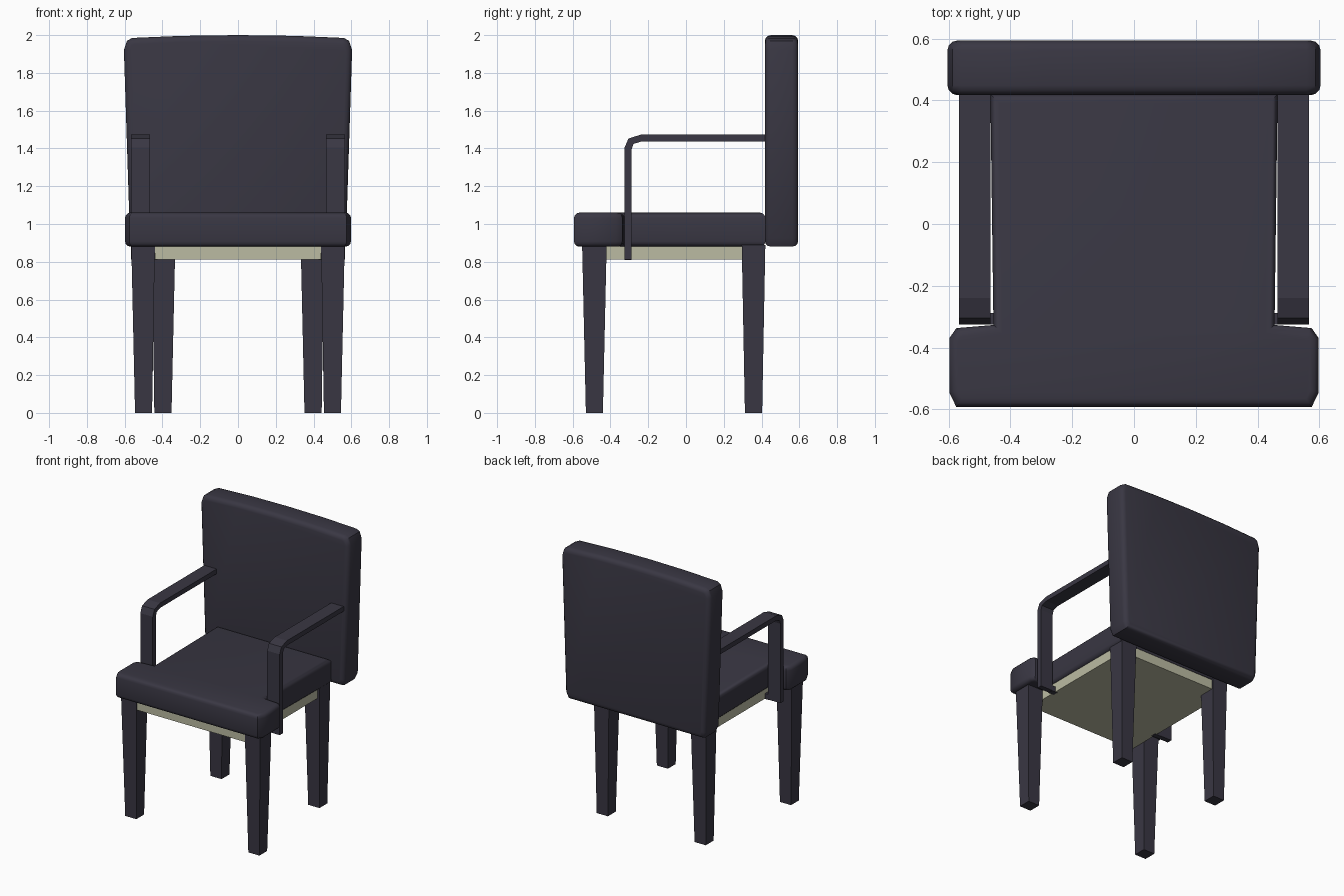
import bpy, bmesh, math

if "Cube" in bpy.data.objects:
    bpy.data.objects.remove(bpy.data.objects["Cube"])


def material(name, rgb):
    m = bpy.data.materials.new(name)
    m.diffuse_color = (*rgb, 1)
    m.use_nodes = True
    m.node_tree.nodes["Principled BSDF"].inputs["Base Color"].default_value = m.diffuse_color
    return m


DARK = material("charcoal", (0.041, 0.038, 0.056))
BEIGE = material("beige", (0.50, 0.50, 0.365))


def finish(name, bm, mat, smooth=False):
    bmesh.ops.recalc_face_normals(bm, faces=bm.faces[:])
    me = bpy.data.meshes.new(name)
    bm.to_mesh(me)
    bm.free()
    me.materials.append(mat)
    ob = bpy.data.objects.new(name, me)
    bpy.context.collection.objects.link(ob)
    if smooth:
        bpy.ops.object.select_all(action='DESELECT')
        bpy.context.view_layer.objects.active = ob
        ob.select_set(True)
        bpy.ops.object.shade_smooth_by_angle(angle=math.radians(35))
    return ob


def prism(name, outline, a, b, place, mat, bevel=0, smooth=False):
    """Extrude a 2D outline from depth a to b; optionally round both rims."""
    bm = bmesh.new()
    low = [bm.verts.new(place(u, v, a)) for u, v in outline]
    high = [bm.verts.new(place(u, v, b)) for u, v in outline]
    caps = [bm.faces.new(low), bm.faces.new(high)]
    n = len(outline)
    for i in range(n):
        j = (i + 1) % n
        bm.faces.new((low[i], low[j], high[j], high[i]))
    if bevel:
        bmesh.ops.recalc_face_normals(bm, faces=bm.faces[:])
        rims = [e for f in caps for e in f.edges]
        bmesh.ops.bevel(bm, geom=rims, offset=bevel, segments=3,
                        profile=0.5, affect='EDGES', clamp_overlap=False)
    return finish(name, bm, mat, smooth)


def mirrored(half):
    """Complete an outline given for positive x only."""
    return half + [(-u, v) for u, v in reversed(half) if u > 0]


def flat(u, v, d):
    return (u, v, d)


def upright(u, v, d):
    return (u, d, v)


def sideways(u, v, d):
    return (d, u, v)


# T-shaped seat cushion
seat = [(0.465, 0.42), (0.455, -0.327), (0.575, -0.337), (0.598, -0.37),
        (0.598, -0.545), (0.575, -0.593)]
prism("seat", mirrored(seat), 0.88, 1.06, flat, DARK, 0.028, True)

# Backrest, wider and slightly arched at the top
back = [(0, 2.0), (0.3, 1.996), (0.56, 1.985), (0.588, 1.97), (0.604, 1.92),
        (0.572, 0.925), (0.55, 0.88)]
prism("backrest", mirrored(back), 0.417, 0.594, upright, DARK, 0.032, True)

# Apron frame under the seat
apron = [(0.44, 0.41), (0.44, -0.546)]
prism("apron", mirrored(apron), 0.812, 0.882, flat, BEIGE)


# Tapered legs
def leg(name, bottom, top):
    bm = bmesh.new()
    rings = []
    for (x0, x1, y0, y1), z in ((bottom, 0), (top, 0.89)):
        rings.append([bm.verts.new((x, y, z)) for x, y in
                      ((x0, y0), (x1, y0), (x1, y1), (x0, y1))])
    for r in rings:
        bm.faces.new(r)
    for i in range(4):
        j = (i + 1) % 4
        bm.faces.new((rings[0][i], rings[0][j], rings[1][j], rings[1][i]))
    finish(name, bm, DARK)


# Bent flat armrest with a foot reaching in under the seat
arm = [(-0.325, 0.812), (-0.325, 1.405), (-0.305, 1.452), (-0.24, 1.473),
       (0.43, 1.473), (0.43, 1.438), (-0.232, 1.438), (-0.278, 1.424),
       (-0.288, 1.395), (-0.288, 0.812)]
foot = [(-0.325, 0.81), (-0.288, 0.81), (-0.288, 0.85), (-0.325, 0.85)]

for side, s in (("right", 1), ("left", -1)):
    leg(f"front_leg_{side}", (s * 0.455, s * 0.545, -0.53, -0.44),
        (s * 0.44, s * 0.565, -0.55, -0.42))
    leg(f"back_leg_{side}", (s * 0.352, s * 0.443, 0.312, 0.403),
        (s * 0.332, s * 0.455, 0.295, 0.42))
    prism(f"armrest_{side}", arm, s * 0.465, s * 0.566, sideways, DARK)
    prism(f"armrest_foot_{side}", foot, s * 0.425, s * 0.47, sideways, DARK)
